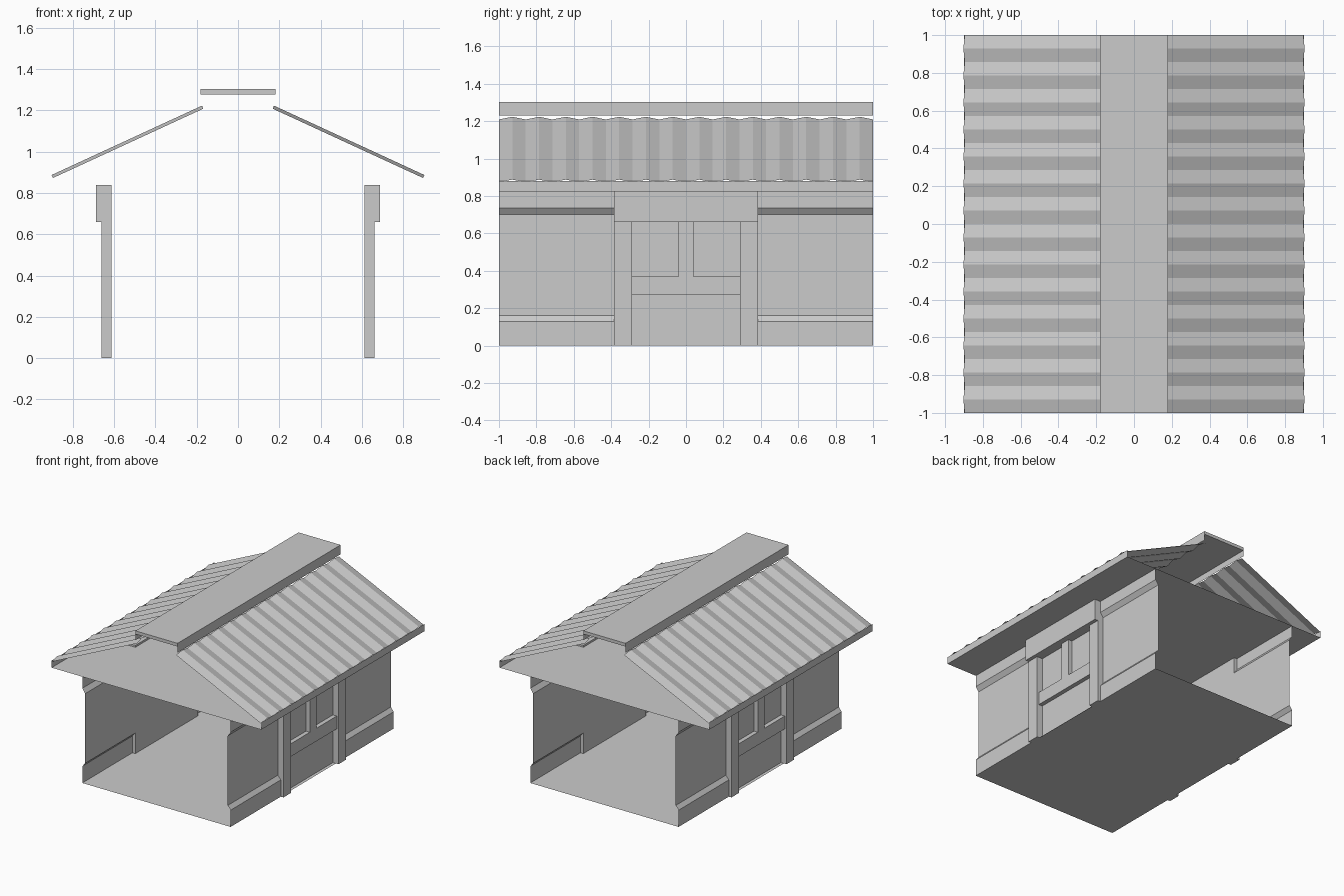
import bpy, bmesh

old = bpy.data.objects.get("Cube")
if old:
    bpy.data.objects.remove(old, do_unlink=True)

grey = bpy.data.materials.new("plain_grey")
grey.use_nodes = True
colour = (0.6, 0.6, 0.6, 1)
grey.diffuse_color = colour
grey.node_tree.nodes["Principled BSDF"].inputs["Base Color"].default_value = colour


def finish(name, bm, mirror=()):
    """Turn a bmesh into an object, mirrored over the given axes."""
    mesh = bpy.data.meshes.new(name)
    bm.to_mesh(mesh)
    bm.free()
    mesh.materials.append(grey)
    obj = bpy.data.objects.new(name, mesh)
    bpy.context.collection.objects.link(obj)
    if mirror:
        mod = obj.modifiers.new("mirror", 'MIRROR')
        mod.use_axis = ['x' in mirror, 'y' in mirror, False]
        mod.use_mirror_merge = False
    return obj


def box(name, x, y, z, mirror=()):
    bm = bmesh.new()
    bmesh.ops.create_cube(bm, size=1)
    for v in bm.verts:
        for i, (lo, hi) in enumerate((x, y, z)):
            v.co[i] = hi if v.co[i] > 0 else lo
    return finish(name, bm, mirror)


def loft(name, rows, mirror=()):
    """Join equal rows of points into a sheet."""
    bm = bmesh.new()
    rows = [[bm.verts.new(p) for p in row] for row in rows]
    for a, b in zip(rows, rows[1:]):
        for i in range(len(a) - 1):
            bm.faces.new((a[i], b[i], b[i + 1], a[i + 1]))
    return finish(name, bm, mirror)


def sheet(name, profile, y, mirror=()):
    """Sweep an x-z profile along y."""
    return loft(name, [[(px, py, pz) for px, pz in profile] for py in y], mirror)


LENGTH = (-1, 1)
WALL_IN, WALL_OUT, CEILING = 0.612, 0.637, 0.825
FRAME, DOOR = 0.385, 0.29

# Floor and ceiling
sheet("floor", [(-WALL_OUT, 0), (WALL_OUT, 0)], LENGTH)
sheet("ceiling", [(-0.9, CEILING), (0.9, CEILING)], LENGTH)

# Side walls with a stepped-out base and top, flat between the posts
wall = [(WALL_OUT, 0), (WALL_OUT, 0.13), (WALL_IN, 0.16),
        (WALL_IN, 0.70), (WALL_OUT, 0.735), (WALL_OUT, CEILING)]
sheet("side_wall", wall, (FRAME, 1), 'xy')
sheet("middle_wall", [(WALL_IN, 0), (WALL_IN, CEILING)], (-FRAME, FRAME), 'x')

# Frame: posts, lintel, rail and mullion
box("post", (WALL_IN, 0.66), (DOOR, FRAME), (0, 0.66), 'xy')
box("lintel", (WALL_IN, 0.688), (-FRAME, FRAME), (0.66, 0.84), 'x')
box("rail", (WALL_IN, 0.645), (-DOOR, DOOR), (0.27, 0.37), 'x')
box("mullion", (WALL_IN, 0.645), (-0.04, 0.04), (0.37, 0.66), 'x')

# Corrugated roof slopes
RIDGES = 14
rows = []
for i in range(2 * RIDGES + 1):
    y = -1 + i / RIDGES
    lift = 0.008 if i % 2 else -0.008
    dx, dz = lift * 0.42, lift * 0.91
    rows.append([(0.9 + dx, y, 0.88 + dz), (0.171 + dx, y, 1.216 + dz)])
loft("roof_slope", rows, 'x')

# Eave boards
sheet("eave_board", [(0.9, CEILING), (0.9, 0.88)], LENGTH, 'x')

# Ridge cap with thin skirts
box("ridge_cap", (-0.181, 0.181), LENGTH, (1.278, 1.303))
sheet("ridge_skirt", [(0.181, 1.23), (0.181, 1.303)], LENGTH, 'x')
